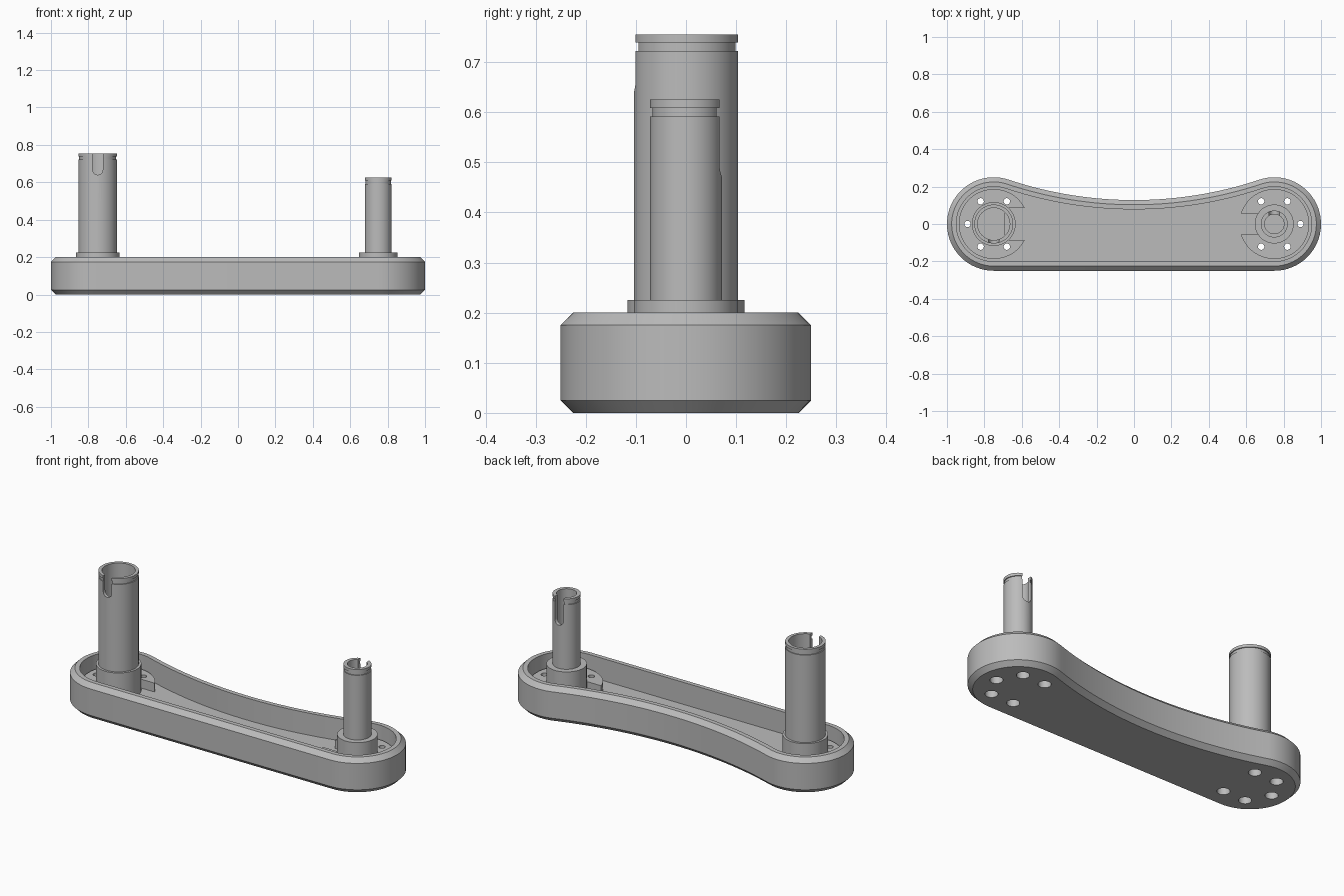
import bpy
import bmesh
import math
from mathutils import Vector

if "Cube" in bpy.data.objects:
    bpy.data.objects.remove(bpy.data.objects["Cube"], do_unlink=True)

END_X, END_R, WAIST_Y = 0.75, 0.25, 0.128
FLOOR, PAD_TOP, RIM = 0.075, 0.125, 0.2

grey = bpy.data.materials.new("plain_grey")
grey.use_nodes = True
grey.diffuse_color = (0.5, 0.5, 0.5, 1)
grey.node_tree.nodes["Principled BSDF"].inputs["Base Color"].default_value = (0.5, 0.5, 0.5, 1)


def arc(cx, cy, r, a0, a1, n):
    return [(cx + r * math.cos(a0 + (a1 - a0) * i / n),
             cy + r * math.sin(a0 + (a1 - a0) * i / n)) for i in range(n + 1)]


def loft(name, rings):
    """Join equal-length closed rings of points, capping both ends."""
    bm = bmesh.new()
    loops = [[bm.verts.new(p) for p in ring] for ring in rings]
    n = len(loops[0])
    for low, high in zip(loops, loops[1:]):
        for i in range(n):
            j = (i + 1) % n
            bm.faces.new((low[i], low[j], high[j], high[i]))
    bm.faces.new(loops[0][::-1])
    bm.faces.new(loops[-1])
    bmesh.ops.recalc_face_normals(bm, faces=bm.faces)
    mesh = bpy.data.meshes.new(name)
    bm.to_mesh(mesh)
    bm.free()
    mesh.materials.append(grey)
    obj = bpy.data.objects.new(name, mesh)
    bpy.context.collection.objects.link(obj)
    return obj


def lathe(name, x, y, profile, n=64):
    return loft(name, [[(px, py, z) for px, py in arc(x, y, r, 0, math.tau, n)[:-1]]
                       for r, z in profile])


def prism(name, outline, z0, z1):
    return loft(name, [[(x, y, z) for x, y in outline] for z in (z0, z1)])


def finish(obj, cutters=()):
    """Cut the part, then shade it smooth with crisp edges."""
    bpy.ops.object.select_all(action="DESELECT")
    bpy.context.view_layer.objects.active = obj
    obj.select_set(True)
    for cutter in cutters:
        mod = obj.modifiers.new("cut", "BOOLEAN")
        mod.operation = "DIFFERENCE"
        mod.solver = "EXACT"
        mod.object = cutter
        bpy.ops.object.modifier_apply(modifier=mod.name)
    bpy.ops.object.shade_smooth_by_angle(angle=math.radians(30))


def body_outline(inset, z):
    """Two round ends, straight front, concave back tangent to both ends."""
    k = END_R - WAIST_Y
    cy = (END_X ** 2 - k ** 2) / (2 * k)
    tilt = math.atan2(END_X, cy)
    r, big = END_R - inset, cy - WAIST_Y + inset
    up, down = math.pi / 2, -math.pi / 2
    pts = arc(END_X, 0, r, down, up + tilt, 36)
    pts += arc(0, cy, big, down + tilt, down - tilt, 40)[1:-1]
    pts += arc(-END_X, 0, r, up - tilt, 3 * up, 36)
    return [(x, y, z) for x, y in pts]


# Screw holes: narrow through-hole with a wide recess underneath
holes = {-1: [], 1: []}
for side in holes:
    for deg in (0, 60, 120, 240, 300):
        a = math.radians(deg)
        x, y = side * (END_X + 0.14 * math.cos(a)), 0.14 * math.sin(a)
        holes[side].append(lathe("screw_hole_cutter", x, y, [
            (0.033, -0.05), (0.033, 0.05), (0.017, 0.05), (0.017, 0.3)], 24))

# Tray body with chamfered edges and a sunken floor
body = loft("tray_body", [body_outline(d, z) for d, z in (
    (0.025, 0), (0, 0.025), (0, RIM - 0.025), (0.025, RIM),
    (0.05, RIM), (0.05, FLOOR))])
finish(body, holes[-1] + holes[1])


def make_pad(name, side, half_slot, inner):
    """Round pad with a slot open toward the middle of the tray."""
    r = 0.187
    a = math.asin(half_slot / r)
    pts = arc(0, 0, r, a, math.tau - a, 56) + [(inner, -half_slot), (inner, half_slot)]
    pad = prism(name, [(side * (END_X - x), y) for x, y in pts], FLOOR - 0.005, PAD_TOP)
    finish(pad, holes[side])


def make_post(name, side, r, bore, flange, top, slot_bottom, slot_dir):
    """Flanged hollow post with a retaining groove and a keyway slot."""
    x = side * END_X
    post = lathe(name, x, 0, [
        (flange, FLOOR - 0.005), (flange, 0.225), (r, 0.225),
        (r, top - 0.033), (r - 0.005, top - 0.033), (r - 0.005, top - 0.016),
        (r, top - 0.016), (r, top), (bore, top), (bore, PAD_TOP - 0.025)])
    w = 0.027
    section = arc(x, slot_bottom + w, w, math.pi, math.tau, 16)
    section += [(x + w, top + 0.05), (x - w, top + 0.05)]
    cutter = loft("keyway_cutter", [[(px, slot_dir * y, z) for px, z in section]
                                    for y in (bore * 0.5, r + 0.05)])
    finish(post, [cutter])
    bpy.data.objects.remove(cutter, do_unlink=True)


make_pad("large_post_pad", -1, 0.085, 0.06)
make_pad("small_post_pad", 1, 0.055, 0.07)
make_post("large_post", -1, 0.104, 0.086, 0.117, 0.755, 0.64, -1)
make_post("small_post", 1, 0.072, 0.052, 0.104, 0.625, 0.47, 1)

for cutter in holes[-1] + holes[1]:
    bpy.data.objects.remove(cutter, do_unlink=True)
